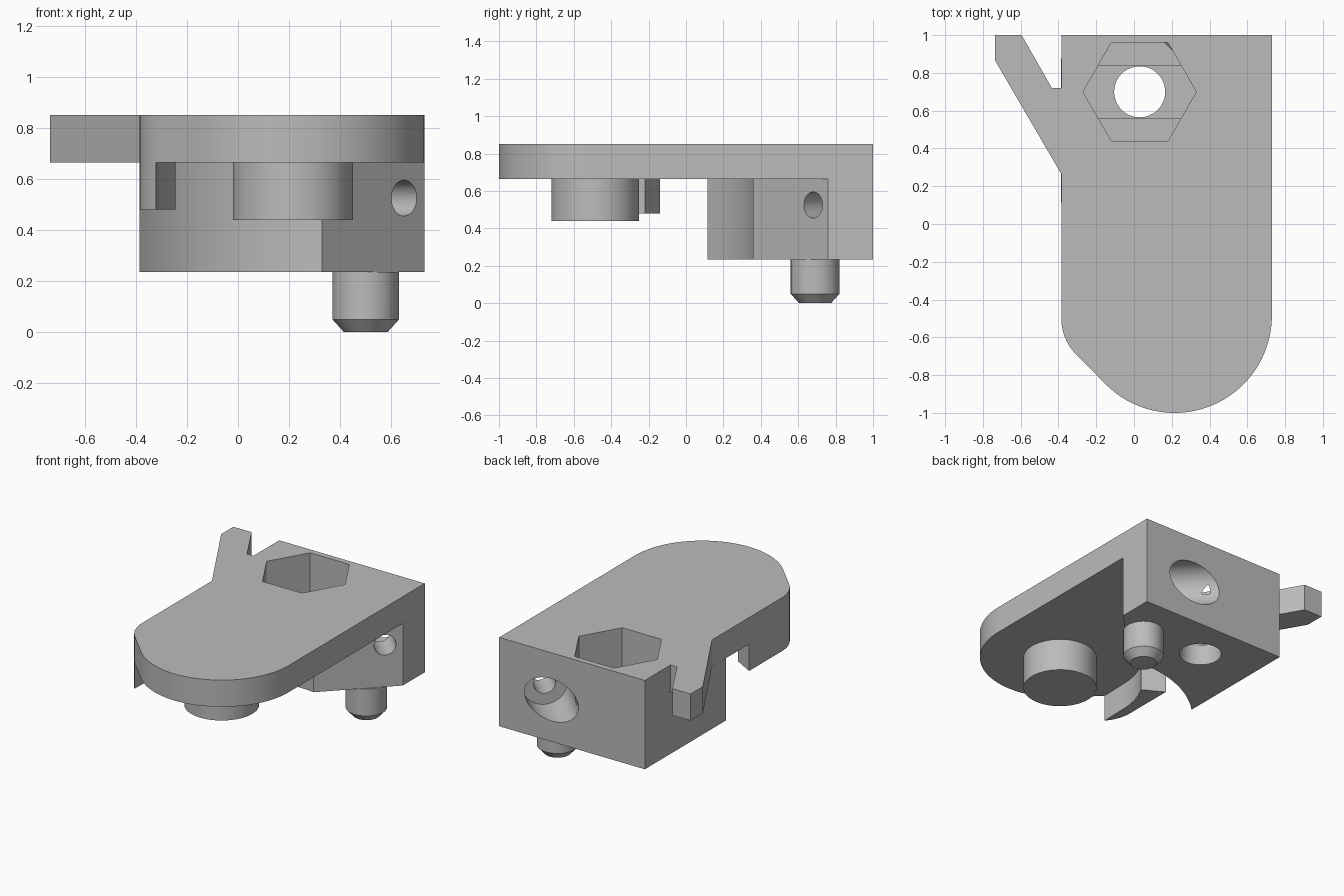
import bpy, bmesh, math
from mathutils import Matrix, Vector

cube = bpy.data.objects.get("Cube")
if cube:
    bpy.data.objects.remove(cube, do_unlink=True)

grey = bpy.data.materials.new("plain_grey")
grey.use_nodes = True
grey.diffuse_color = (0.5, 0.5, 0.5, 1)
grey.node_tree.nodes["Principled BSDF"].inputs["Base Color"].default_value = (0.5, 0.5, 0.5, 1)

BOTTOM, UNDERSIDE, TOP = 0.235, 0.665, 0.85
LEFT, RIGHT = -0.385, 0.73
PIVOT, NUT = Vector((0.215, -0.485)), Vector((0.03, 0.7))


def finish(name, bm):
    bmesh.ops.recalc_face_normals(bm, faces=bm.faces)
    mesh = bpy.data.meshes.new(name)
    bm.to_mesh(mesh)
    bm.free()
    obj = bpy.data.objects.new(name, mesh)
    bpy.context.collection.objects.link(obj)
    mesh.materials.append(grey)
    return obj


def prism(name, outline, z0, z1):
    bm = bmesh.new()
    face = bm.faces.new([bm.verts.new((p[0], p[1], z0)) for p in outline])
    new = bmesh.ops.extrude_face_region(bm, geom=[face])["geom"]
    verts = [v for v in new if isinstance(v, bmesh.types.BMVert)]
    bmesh.ops.translate(bm, vec=(0, 0, z1 - z0), verts=verts)
    return finish(name, bm)


def cone(name, center, z0, z1, r0, r1):
    bm = bmesh.new()
    bmesh.ops.create_cone(bm, cap_ends=True, segments=64, radius1=r0, radius2=r1, depth=z1 - z0,
                          matrix=Matrix.Translation((center[0], center[1], (z0 + z1) / 2)))
    return finish(name, bm)


def arc(center, radius, start, end, steps=16):
    angles = [math.radians(start + (end - start) * i / steps) for i in range(steps + 1)]
    return [(center[0] + radius * math.cos(a), center[1] + radius * math.sin(a)) for a in angles]


def combine(obj, other, operation):
    mod = obj.modifiers.new(operation, "BOOLEAN")
    mod.operation, mod.solver, mod.object = operation, "EXACT", other
    bpy.context.view_layer.objects.active = obj
    bpy.ops.object.modifier_apply(modifier=mod.name)
    bpy.data.objects.remove(other, do_unlink=True)


def smooth(obj):
    bpy.ops.object.select_all(action="DESELECT")
    obj.select_set(True)
    bpy.context.view_layer.objects.active = obj
    bpy.ops.object.shade_smooth_by_angle(angle=math.radians(25))


# Rounded top plate with the slanted arm at its rear corner
corner = arc((-0.115, -0.5), 0.27, 225, 180, 10)
arm = [(LEFT, 0.265), (-0.735, 0.865), (-0.735, 1), (-0.595, 1), (-0.435, 0.72), (LEFT, 0.72)]
nose = arc(PIVOT, 0.515, 360, 225, 48)
body = prism("body", [(LEFT, 1), (RIGHT, 1)] + nose + corner + arm, UNDERSIDE, TOP)

# Rear block with a concave front and a bevelled corner
hollow = arc(PIVOT, 0.85, 135, 82.3, 32)
block = prism("block", [(RIGHT, 1), (LEFT, 1)] + hollow + [(RIGHT, 0.76)], BOTTOM, UNDERSIDE)
combine(body, block, "UNION")

# Curved stop tab following the plate edge
inner = arc(PIVOT, 0.53, 180, 150, 12)
tip = corner[1:]
tab = prism("stop_tab", tip + [(LEFT, -0.14)] + inner[::-1], 0.48, UNDERSIDE)
combine(body, tab, "UNION")

# Nut pocket, its narrow slot, the countersink and the vertical bore
hexagon = arc(NUT, 0.3, 0, 300, 5)
combine(body, prism("nut_cutter", hexagon, 0.52, 1), "DIFFERENCE")
half = 0.14
inset = 0.3 - half / math.sqrt(3)
slot = [(0.3, 0), (inset, half), (-inset, half), (-0.3, 0), (-inset, -half), (inset, -half)]
slot = [(NUT.x + x, NUT.y + y) for x, y in slot]
combine(body, prism("slot_cutter", slot, 0.46, 0.6), "DIFFERENCE")
sink = cone("sink_cutter", NUT, 0.38, 0.46, 0.14, 0.205)
for v in sink.data.vertices:
    v.co.y = min(max(v.co.y, NUT.y - half), NUT.y + half)
combine(body, sink, "DIFFERENCE")
combine(body, cone("bore_cutter", NUT, 0, 0.6, 0.135, 0.135), "DIFFERENCE")

# Diagonal screw hole with its wide counterbore from the back
diagonal = Matrix.Translation((0.33, 1, 0.525)) @ Vector((1, -1, 0)).to_track_quat("Z", "Y").to_matrix().to_4x4()
for name, start, end, radius in (("counterbore_cutter", -0.3, 0.25, 0.146), ("screw_cutter", 0.1, 0.8, 0.07)):
    cutter = cone(name, (0, 0), start, end, radius, radius)
    cutter.data.transform(diagonal)
    combine(body, cutter, "DIFFERENCE")
smooth(body)

# Round boss under the nose
smooth(cone("boss", PIVOT, 0.44, UNDERSIDE, 0.235, 0.235))

# Locating pin with a tapered end
pin = cone("locating_pin", (0.5, 0.69), 0.05, BOTTOM, 0.13, 0.13)
pin_tip = cone("pin_tip", (0.5, 0.69), 0, 0.05, 0.085, 0.13)
combine(pin, pin_tip, "UNION")
smooth(pin)
